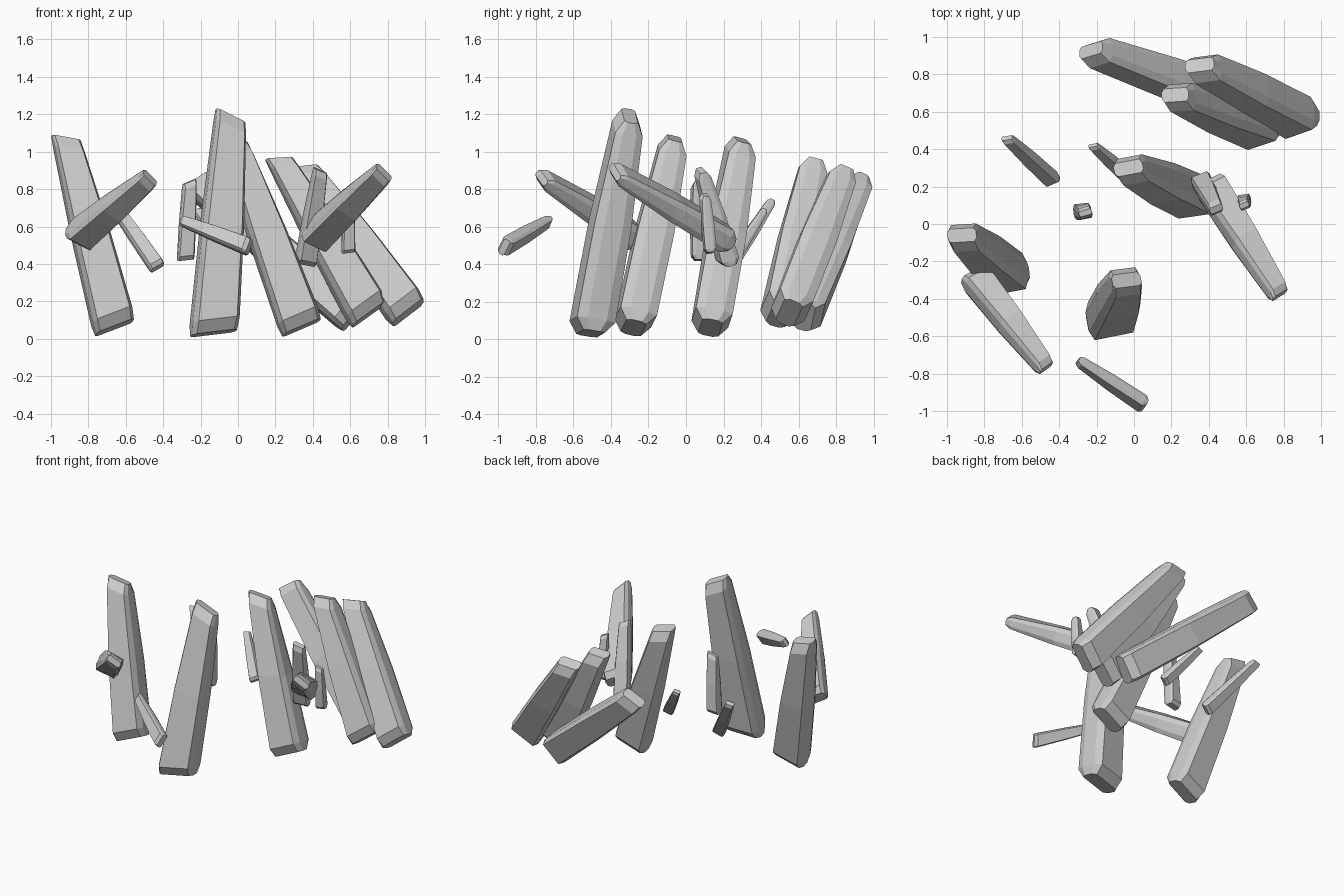
import bpy
import bmesh
from mathutils import Vector

cube = bpy.data.objects.get("Cube")
if cube:
    bpy.data.objects.remove(cube, do_unlink=True)

# Chamfered block section, in fractions of width and depth
SECTION = [(-.41, -.5), (.41, -.5), (.5, -.25), (.5, .25),
           (.41, .5), (-.41, .5), (-.5, .25), (-.5, -.25)]


def shard(name, base, base_width, base_depth, tip, tip_width, tip_depth, swell=1.12):
    """Splinter from base to tip; width vectors set the twist and cap slant."""
    base, tip = Vector(base), Vector(tip)
    wide_base, wide_tip = Vector(base_width), Vector(tip_width)
    axis = (tip - base).normalized()
    bm = bmesh.new()

    def ring(t, shift, thickness, widen=1.0):
        centre = base.lerp(tip, t) + axis * shift
        wide = wide_base.lerp(wide_tip, t) * widen
        deep = axis.cross(wide).normalized() * thickness
        return [bm.verts.new(centre + wide * u + deep * v) for u, v in SECTION]

    # Bevelled base, swollen middle, bevelled tip
    middle = (base_depth + tip_depth) / 2 * swell
    rings = [
        ring(0, 0, base_depth * .55, .96),
        ring(0, base_depth * .3, base_depth),
        ring(.5, 0, middle, 1.06),
        ring(1, -tip_depth * .45, tip_depth),
        ring(1, 0, tip_depth * .5, .96),
    ]
    count = len(SECTION)
    for low, high in zip(rings, rings[1:]):
        for i in range(count):
            j = (i + 1) % count
            bm.faces.new((low[i], low[j], high[j], high[i]))
    bm.faces.new(rings[0][::-1])
    bm.faces.new(rings[-1])
    bmesh.ops.recalc_face_normals(bm, faces=bm.faces[:])
    mesh = bpy.data.meshes.new(name)
    bm.to_mesh(mesh)
    bm.free()
    obj = bpy.data.objects.new(name, mesh)
    bpy.context.collection.objects.link(obj)
    return obj


# Standing shards
shard("tall_center_shard", (-.13, -.51, .03), (.25, .05, .03), .21,
      (-.04, -.3, 1.19), (.16, .02, -.08), .15)
shard("right_shard", (-.66, -.28, .06), (.21, .04, .08), .2,
      (-.92, -.06, 1.07), (.16, .01, -.03), .15)
shard("inner_left_shard", (.34, .13, .06), (.21, .03, .09), .2,
      (-.03, .3, 1.06), (.16, .03, -.03), .15)

# Leaning cluster at the back
shard("back_inner_shard", (.7, .5, .13), (.18, .06, .13), .19,
      (.22, .69, .96), (.15, .01, .01), .15)
shard("back_left_shard", (.91, .55, .14), (.17, .06, .13), .19,
      (.35, .85, .91), (.16, .02, .02), .15)
shard("back_fallen_shard", (.62, .63, .12), (.13, .03, .15), .18,
      (-.23, .93, .84), (.13, .04, .09), .14)

# Large floating splinters
shard("left_floating_splinter", (.4, .22, .53), (.14, .07, -.07), .14,
      (.78, -.38, .89), (.08, .05, -.08), .08)
shard("right_floating_splinter", (-.86, -.27, .54), (.13, .07, -.07), .14,
      (-.47, -.77, .86), (.07, .05, -.07), .08)

# Small floating splinters
shard("front_splinter", (.06, -.97, .49), (.03, .04, .08), .07,
      (-.3, -.73, .63), (.02, .02, .05), .05)
shard("back_right_splinter", (-.43, .23, .38), (.07, .03, .04), .07,
      (-.68, .46, .74), (.06, .01, .01), .05)
shard("back_middle_splinter", (-.04, .26, .44), (.06, .03, .03), .06,
      (-.22, .42, .69), (.05, .01, .01), .04)
shard("middle_splinter", (-.28, .07, .42), (.09, .01, .01), .08,
      (-.26, .06, .84), (.07, .02, .03), .06)
shard("left_inner_splinter", (.36, .23, .4), (.1, .04, -.02), .1,
      (.44, .08, .9), (.07, .03, -.03), .07)
shard("left_outer_splinter", (.59, .13, .46), (.07, .01, .01), .06,
      (.59, .1, .77), (.05, .02, -.02), .05)
